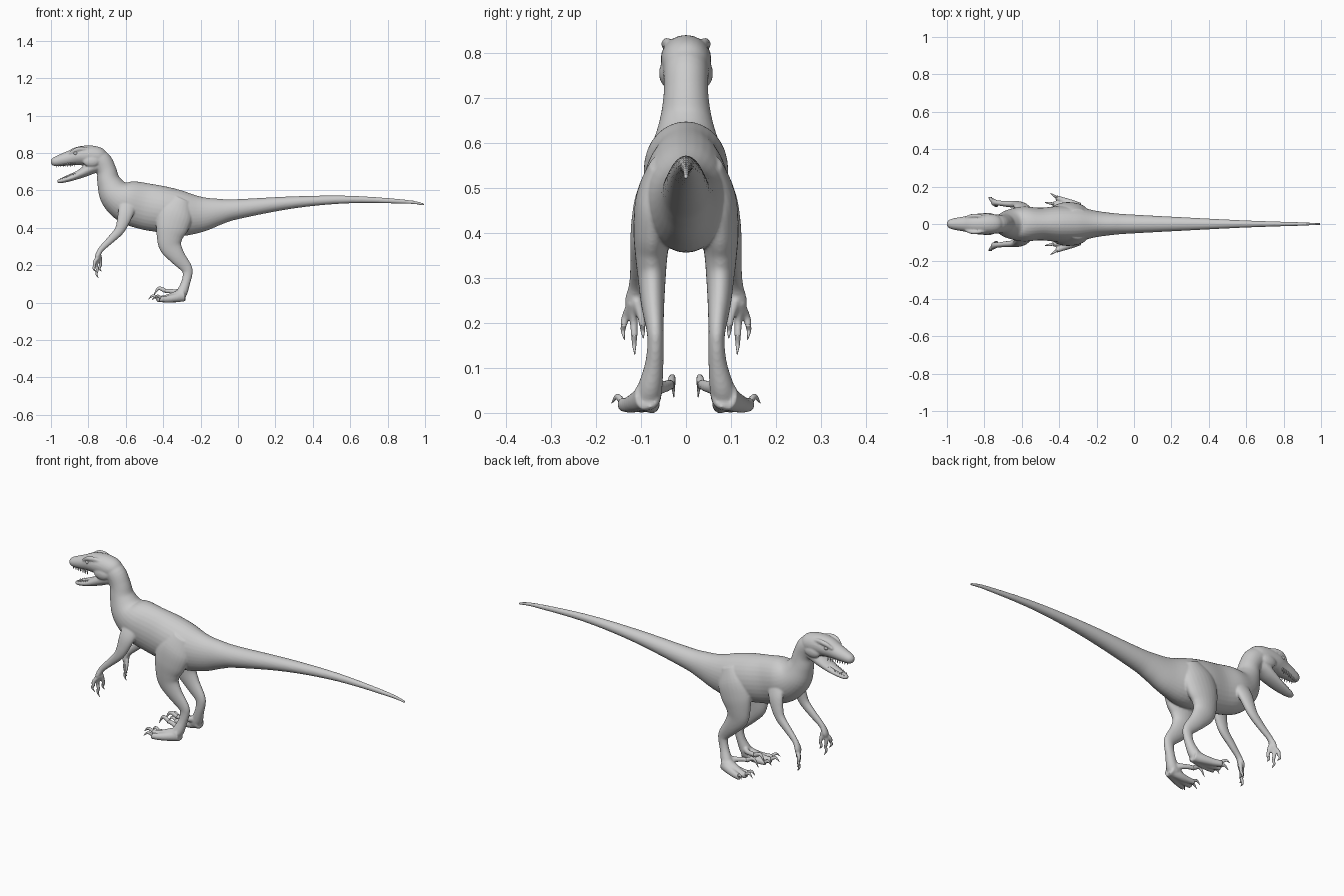
import bpy, bmesh, math
from mathutils import Vector, Matrix


def spline(pts, steps):
    """Catmull-Rom through tuples of any length."""
    p = [pts[0]] + list(pts) + [pts[-1]]
    out = []
    for i in range(1, len(p) - 2):
        for k in range(steps):
            t = k / steps
            out.append([0.5 * (2 * b + (c - a) * t + (2 * a - 5 * b + 4 * c - d) * t * t
                               + (3 * b - a - 3 * c + d) * t ** 3)
                        for a, b, c, d in zip(p[i - 1], p[i], p[i + 1], p[i + 2])])
    return out + [list(pts[-1])]


def tube(bm, pts, side=1, n=24, steps=5):
    """Loft ellipses along points (x, y, z, half width, half height)."""
    path = spline(pts, steps)
    rings = []
    for i, (x, y, z, w, h) in enumerate(path):
        a, b = path[max(i - 1, 0)], path[min(i + 1, len(path) - 1)]
        t = (Vector(b[:3]) - Vector(a[:3])).normalized()
        s = Vector((0, 1, 0))
        s = (s - t * s.dot(t)).normalized()
        u = t.cross(s)
        ring = []
        for k in range(n):
            q = 2 * math.pi * k / n
            v = Vector((x, y, z)) + s * max(w, .001) * math.cos(q) + u * max(h, .001) * math.sin(q)
            ring.append(bm.verts.new((v.x, v.y * side, v.z)))
        rings.append(ring)
    for r0, r1 in zip(rings, rings[1:]):
        for k in range(n):
            bm.faces.new((r0[k], r0[(k + 1) % n], r1[(k + 1) % n], r1[k]))
    bm.faces.new(rings[0])
    bm.faces.new(rings[-1])


def ball(bm, c, r, side=1):
    m = Matrix.Translation((c[0], c[1] * side, c[2])) @ Matrix.Diagonal((*r, 1))
    bmesh.ops.create_uvsphere(bm, u_segments=20, v_segments=12, radius=1, matrix=m)


def finish(bm, name):
    bmesh.ops.recalc_face_normals(bm, faces=bm.faces)
    for f in bm.faces:
        f.smooth = True
    me = bpy.data.meshes.new(name)
    bm.to_mesh(me)
    bm.free()
    ob = bpy.data.objects.new(name, me)
    bpy.context.collection.objects.link(ob)
    return ob


skin = bmesh.new()
# Tail, torso and neck
tube(skin, [(.997, 0, .524, .005, .006), (.9, 0, .539, .009, .011), (.6, 0, .551, .019, .02),
            (.3, 0, .536, .034, .032), (0, 0, .50, .05, .053), (-.1, 0, .486, .057, .07),
            (-.2, 0, .472, .07, .096), (-.3, 0, .475, .092, .12), (-.4, 0, .497, .096, .124),
            (-.5, 0, .515, .087, .124), (-.59, 0, .54, .094, .116), (-.655, 0, .58, .08, .09),
            (-.69, 0, .645, .06, .064), (-.703, 0, .705, .05, .053), (-.73, 0, .755, .05, .055),
            (-.78, 0, .785, .052, .053)], n=32)
# Upper head and snout
tube(skin, [(-.71, 0, .765, .03, .03), (-.74, 0, .777, .05, .05), (-.79, 0, .786, .056, .054),
            (-.85, 0, .784, .054, .05), (-.9, 0, .772, .042, .04), (-.95, 0, .76, .033, .031),
            (-.985, 0, .752, .024, .023), (-1, 0, .749, .01, .011)])
# Lower jaw
tube(skin, [(-.74, 0, .735, .04, .035), (-.78, 0, .722, .047, .034), (-.82, 0, .7, .045, .028),
            (-.88, 0, .671, .036, .018), (-.93, 0, .655, .026, .014), (-.955, 0, .649, .018, .011),
            (-.966, 0, .647, .008, .007)])

toes = [
    [(-.29, .085, .04, .03, .035), (-.34, .09, .03, .03, .028), (-.39, .1, .02, .019, .02),
     (-.435, .108, .019, .013, .016)],
    [(-.29, .09, .035, .024, .03), (-.34, .11, .024, .022, .023), (-.385, .128, .018, .017, .018),
     (-.418, .143, .019, .012, .015)],
    [(-.29, .08, .04, .02, .03), (-.335, .078, .022, .02, .022), (-.39, .074, .016, .015, .016),
     (-.425, .072, .016, .011, .013)],
    [(-.305, .07, .06, .014, .018), (-.335, .05, .058, .012, .014), (-.37, .038, .062, .011, .012),
     (-.395, .034, .062, .01, .011)],
]
fingers = [
    [(-.745, .118, .245, .013, .012), (-.768, .134, .215, .009, .01), (-.765, .139, .192, .008, .008)],
    [(-.745, .115, .245, .013, .012), (-.757, .116, .205, .009, .01), (-.75, .115, .168, .008, .008)],
    [(-.74, .11, .25, .012, .012), (-.735, .1, .215, .009, .009), (-.735, .097, .192, .008, .008)],
]
for s in (1, -1):
    # Leg: thigh, shin, upright foot bone
    tube(skin, [(-.3, .05, .55, .03, .05), (-.33, .066, .48, .044, .09), (-.352, .075, .41, .042, .088),
                (-.365, .077, .35, .036, .07), (-.36, .076, .3, .031, .06), (-.325, .074, .245, .026, .044),
                (-.276, .069, .185, .019, .031), (-.27, .068, .15, .018, .026),
                (-.28, .071, .105, .021, .024), (-.297, .079, .06, .027, .029),
                (-.312, .085, .035, .03, .03)], s)
    for t in toes:
        tube(skin, t, s, 14)
    # Arm and hand
    tube(skin, [(-.585, .07, .53, .02, .045), (-.6, .09, .48, .022, .042), (-.615, .1, .43, .021, .034),
                (-.637, .105, .382, .019, .026), (-.685, .108, .332, .016, .02),
                (-.732, .113, .285, .014, .015), (-.75, .116, .25, .02, .014),
                (-.754, .117, .23, .014, .011)], s, 18)
    for f in fingers:
        tube(skin, f, s, 12)
    # Brow ridge and cheek
    tube(skin, [(-.9, .034, .797, .007, .007), (-.865, .043, .817, .011, .012),
                (-.83, .042, .822, .011, .012), (-.79, .035, .818, .008, .008)], s, 12)
    ball(skin, (-.785, .042, .755), (.045, .018, .03), s)
body = finish(skin, "body")
# Blend all the flesh parts into one smooth skin
rm = body.modifiers.new("blend", 'REMESH')
rm.mode = 'VOXEL'
rm.voxel_size = .0045
rm.use_smooth_shade = True
sm = body.modifiers.new("soften", 'SMOOTH')
sm.factor = .5
sm.iterations = 5

# Claws on toes and fingers
claws = bmesh.new()
hooks = [
    ((-.428, .107, .022), (-.455, .112, .037), (-.478, .115, .018), .010),
    ((-.41, .14, .022), (-.43, .153, .036), (-.447, .165, .022), .009),
    ((-.418, .072, .018), (-.442, .071, .03), (-.46, .07, .013), .009),
    ((-.388, .034, .062), (-.425, .03, .076), (-.452, .027, .035), .012),
    ((-.765, .138, .198), (-.772, .14, .182), (-.758, .137, .163), .008),
    ((-.752, .115, .175), (-.757, .115, .152), (-.745, .114, .13), .008),
    ((-.735, .097, .198), (-.741, .096, .182), (-.73, .095, .166), .008),
]
for s in (1, -1):
    for a, b, c, r in hooks:
        tube(claws, [(*a, r * .8, r), (*b, r * .6, r * .75), (*c, .001, .001)], s, 10)
finish(claws, "claws")

# Teeth along both jaws
teeth = bmesh.new()
for s in (1, -1):
    for i in range(9):
        f = i / 8
        x = -.975 + .1 * f
        y, z = .014 + .023 * f, .737 + .004 * f
        tube(teeth, [(x, y, z + .008, .004, .004), (x + .003, y, z - .014, .0008, .0008)], s, 6, 1)
        x = -.952 + .09 * f
        y, z = .012 + .02 * f, .655 + .025 * f
        tube(teeth, [(x, y, z - .004, .0035, .0035), (x + .003, y, z + .013, .0008, .0008)], s, 6, 1)
finish(teeth, "teeth")

# Tongue
tongue = bmesh.new()
tube(tongue, [(-.8, 0, .72, .022, .01), (-.87, 0, .692, .02, .007), (-.92, 0, .672, .014, .005),
              (-.935, 0, .668, .005, .003)], 1, 14)
finish(tongue, "tongue")

# Eyes
eyes = bmesh.new()
for s in (1, -1):
    ball(eyes, (-.868, .044, .798), (.011, .009, .01), s)
finish(eyes, "eyes")
